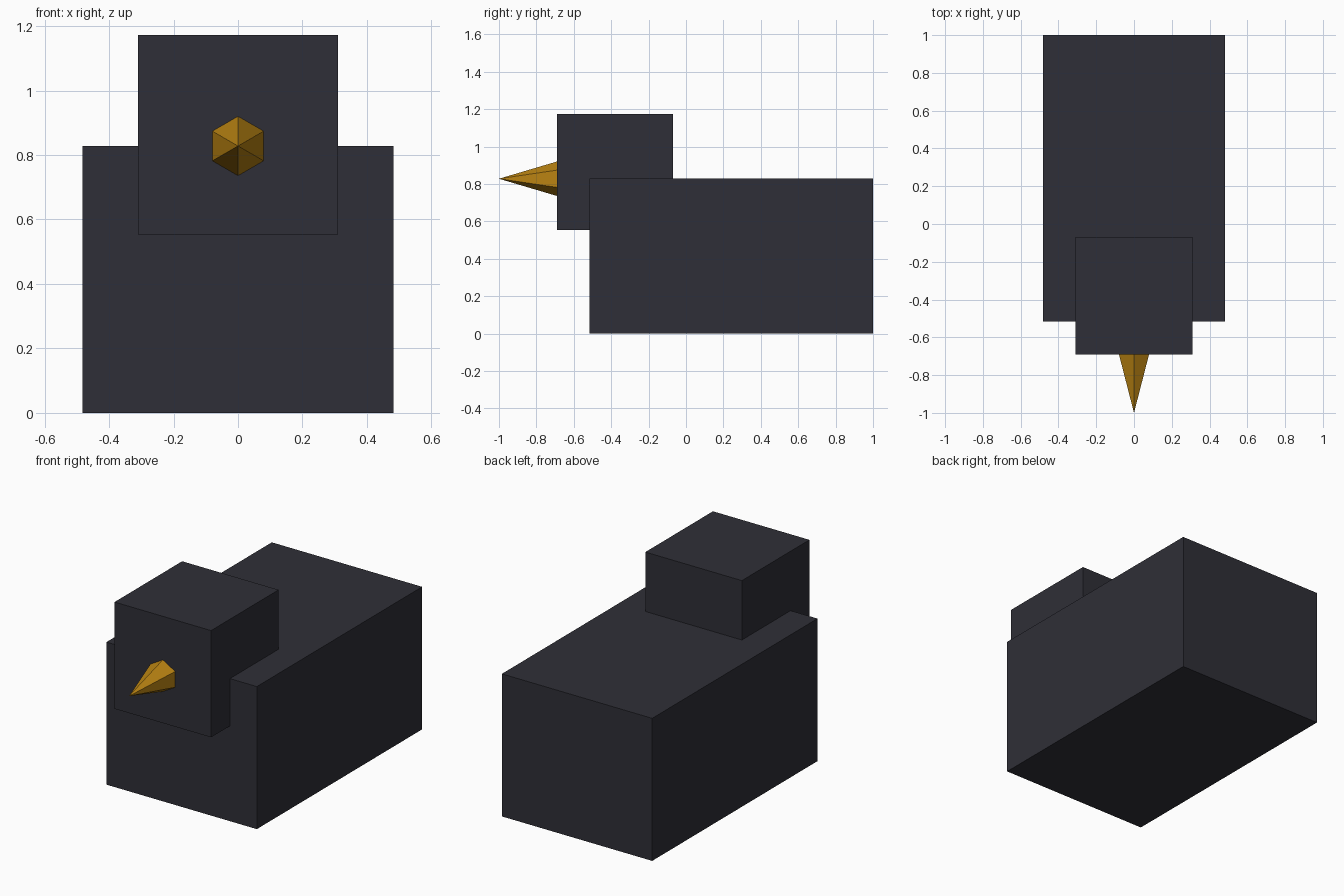
import bpy
import math

cube = bpy.data.objects.get("Cube")
if cube:
    bpy.data.objects.remove(cube, do_unlink=True)


def make_material(name, rgb):
    mat = bpy.data.materials.new(name)
    mat.use_nodes = True
    mat.diffuse_color = (*rgb, 1)
    mat.node_tree.nodes["Principled BSDF"].inputs["Base Color"].default_value = (*rgb, 1)
    return mat


def finish(name, mat):
    obj = bpy.context.object
    obj.name = obj.data.name = name
    obj.data.materials.append(mat)
    bpy.ops.object.transform_apply(location=False, rotation=True, scale=True)
    return obj


def box(name, size, center, mat):
    bpy.ops.mesh.primitive_cube_add(size=1, location=center)
    bpy.context.object.scale = size
    return finish(name, mat)


charcoal = make_material("charcoal", (0.028, 0.028, 0.038))
gold = make_material("gold", (0.48, 0.225, 0.006))

# Long body block
BODY_TOP = 0.828
box("body", (0.966, 1.517, BODY_TOP), (0, 0.2415, BODY_TOP / 2), charcoal)

# Head cube, sunk into the front top edge of the body
HEAD = 0.62
HEAD_FRONT = -0.69
box("head", (HEAD, HEAD, HEAD), (0, HEAD_FRONT + HEAD / 2, 0.863), charcoal)

# Six-sided beak, pointing forward with a corner at the top
BEAK_LENGTH = 0.31
bpy.ops.mesh.primitive_cone_add(
    vertices=6, radius1=0.092, radius2=0, depth=BEAK_LENGTH,
    location=(0, HEAD_FRONT - BEAK_LENGTH / 2, BODY_TOP),
    rotation=(math.pi / 2, 0, 0))
finish("beak", gold)
